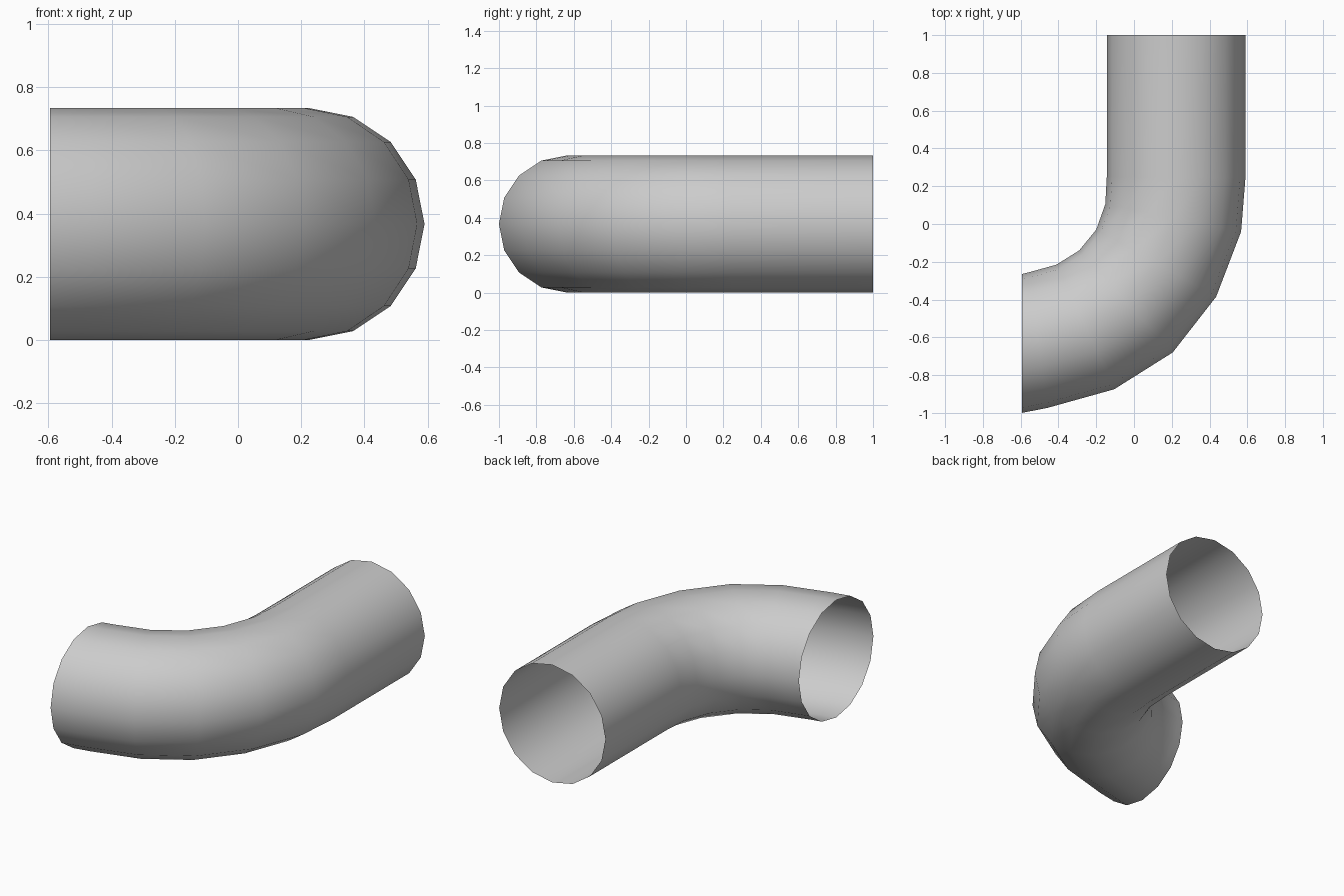
import bpy, bmesh
from math import cos, sin, pi

if "Cube" in bpy.data.objects:
    bpy.data.objects.remove(bpy.data.objects["Cube"])

SIDES = 16
R = 0.367

# Outer and inner wall points of the bend, seen from the top (x, y)
rings = [
    ((0.59, 1.0), (-0.144, 1.0)),
    ((0.59, 0.245), (-0.144, 0.25)),
    ((0.567, -0.04), (-0.152, 0.105)),
    ((0.435, -0.385), (-0.20, -0.03)),
    ((0.205, -0.68), (-0.29, -0.14)),
    ((-0.105, -0.875), (-0.41, -0.215)),
    ((-0.46, -0.974), (-0.55, -0.254)),
    ((-0.594, -1.0), (-0.594, -0.265)),
]

# Open pipe: one ring of vertices per section
bm = bmesh.new()
loops = []
for (ox, oy), (ix, iy) in rings:
    cx, cy, hx, hy = (ox + ix) / 2, (oy + iy) / 2, (ox - ix) / 2, (oy - iy) / 2
    loops.append([bm.verts.new((cx + hx * cos(a), cy + hy * cos(a), R + R * sin(a)))
                  for a in (2 * pi * k / SIDES for k in range(SIDES))])

# Walls between neighbouring sections
for a, b in zip(loops, loops[1:]):
    for k in range(SIDES):
        n = (k + 1) % SIDES
        bm.faces.new((a[k], b[k], b[n], a[n])).smooth = True

# Make the normals face out from the pipe axis
bm.normal_update()
bm.faces.ensure_lookup_table()
f = bm.faces[0]
if f.normal.x < 0:
    bmesh.ops.reverse_faces(bm, faces=bm.faces[:])

mesh = bpy.data.meshes.new("pipe_elbow")
bm.to_mesh(mesh)
bm.free()
bpy.context.collection.objects.link(bpy.data.objects.new("pipe_elbow", mesh))
